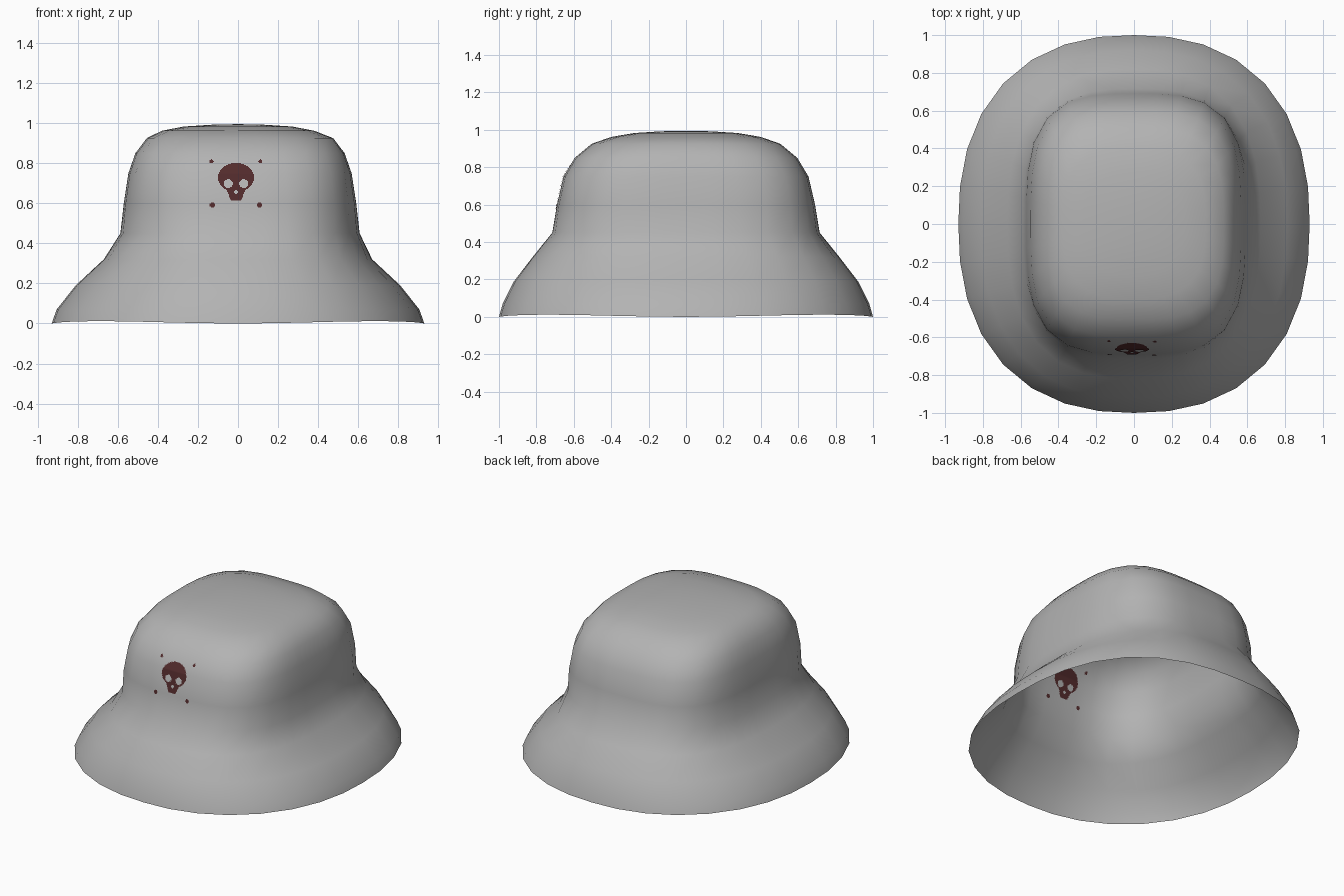
import bpy, bmesh, math
from mathutils import Vector
from mathutils.bvhtree import BVHTree

if "Cube" in bpy.data.objects:
    bpy.data.objects.remove(bpy.data.objects["Cube"])


def material(name, rgb):
    m = bpy.data.materials.new(name)
    m.diffuse_color = (*rgb, 1)
    m.use_nodes = True
    m.node_tree.nodes["Principled BSDF"].inputs["Base Color"].default_value = m.diffuse_color
    return m


def finish(bm, name, mat):
    for f in bm.faces:
        f.smooth = True
    me = bpy.data.meshes.new(name)
    bm.to_mesh(me)
    me.materials.append(mat)
    ob = bpy.data.objects.new(name, me)
    bpy.context.collection.objects.link(ob)
    return ob


grey = material("felt grey", (0.45, 0.45, 0.45))
maroon = material("dark maroon", (0.085, 0.024, 0.025))

# Hat shell: rings of (half width x, half depth y, height, squareness)
RINGS = [
    (0.93, 1.00, 0.00, 2.35), (0.905, 0.98, 0.07, 2.35),
    (0.81, 0.92, 0.19, 2.4), (0.67, 0.82, 0.32, 2.6),
    (0.597, 0.715, 0.45, 3.0), (0.58, 0.69, 0.60, 3.3),
    (0.557, 0.655, 0.75, 3.4), (0.522, 0.595, 0.85, 3.4),
    (0.465, 0.505, 0.925, 3.2), (0.38, 0.40, 0.962, 2.8),
    (0.27, 0.275, 0.983, 2.3), (0.13, 0.135, 0.992, 2.0),
]
SEG = 32
bm = bmesh.new()
loops = []
for i, (rx, ry, z, n) in enumerate(RINGS):
    shift = 0.01 if 4 <= i <= 8 else 0.0
    loop = []
    for k in range(SEG):
        a = math.tau * k / SEG
        c, s = math.cos(a), math.sin(a)
        r = (abs(c) ** n + abs(s) ** n) ** (-1 / n)
        lift = 0.012 * math.sin(2 * a) ** 2 if i == 0 else 0
        loop.append(bm.verts.new((rx * r * c + shift, ry * r * s, z + lift)))
    loops.append(loop)
for lo, hi in zip(loops, loops[1:]):
    for k in range(SEG):
        j = (k + 1) % SEG
        bm.faces.new((lo[k], lo[j], hi[j], hi[k]))
pole = bm.verts.new((0, 0, 0.995))
for k in range(SEG):
    bm.faces.new((loops[-1][k], loops[-1][(k + 1) % SEG], pole))
bm.normal_update()
tree = BVHTree.FromBMesh(bm)
finish(bm, "hat_shell", grey)
bm.free()


# Skull emblem: small cells kept by a shape rule, laid on the crown wall
def inside(x, z, cx, cz, rx, rz):
    return ((x - cx) / rx) ** 2 + ((z - cz) / rz) ** 2 < 1


def is_emblem(x, z):
    x = abs(x)
    if inside(x, z, 0.039, 0.697, 0.023, 0.022):      # eye sockets
        return False
    if inside(x, z, 0, 0.655, 0.010, 0.010):          # nose
        return False
    if inside(x, z, 0, 0.727, 0.09, 0.073):           # cranium
        return True
    if 0.615 < z < 0.68 and x < 0.025 + 0.45 * (z - 0.615):  # jaw
        return True
    return (inside(x, z, 0.122, 0.808, 0.010, 0.010)  # bone tips
            or inside(x, z, 0.118, 0.592, 0.012, 0.012))


CELL = 0.005


def emblem(name, offset):
    bm = bmesh.new()
    cache = {}

    def vert(i, k):
        if (i, k) not in cache:
            x, z = i * CELL - 0.011, 0.57 + k * CELL
            hit = tree.ray_cast(Vector((x, -2, z)), Vector((0, 1, 0)))[0]
            cache[i, k] = bm.verts.new((x, hit.y + offset, z))
        return cache[i, k]

    for i in range(-30, 30):
        for k in range(52):
            if is_emblem((i + 0.5) * CELL, 0.57 + (k + 0.5) * CELL):
                q = [vert(i, k), vert(i + 1, k), vert(i + 1, k + 1), vert(i, k + 1)]
                bm.faces.new(q if offset < 0 else q[::-1])
    finish(bm, name, maroon)
    bm.free()


# The print shows on the outside and through to the inside
emblem("skull_print_outside", -0.004)
emblem("skull_print_inside", 0.004)
